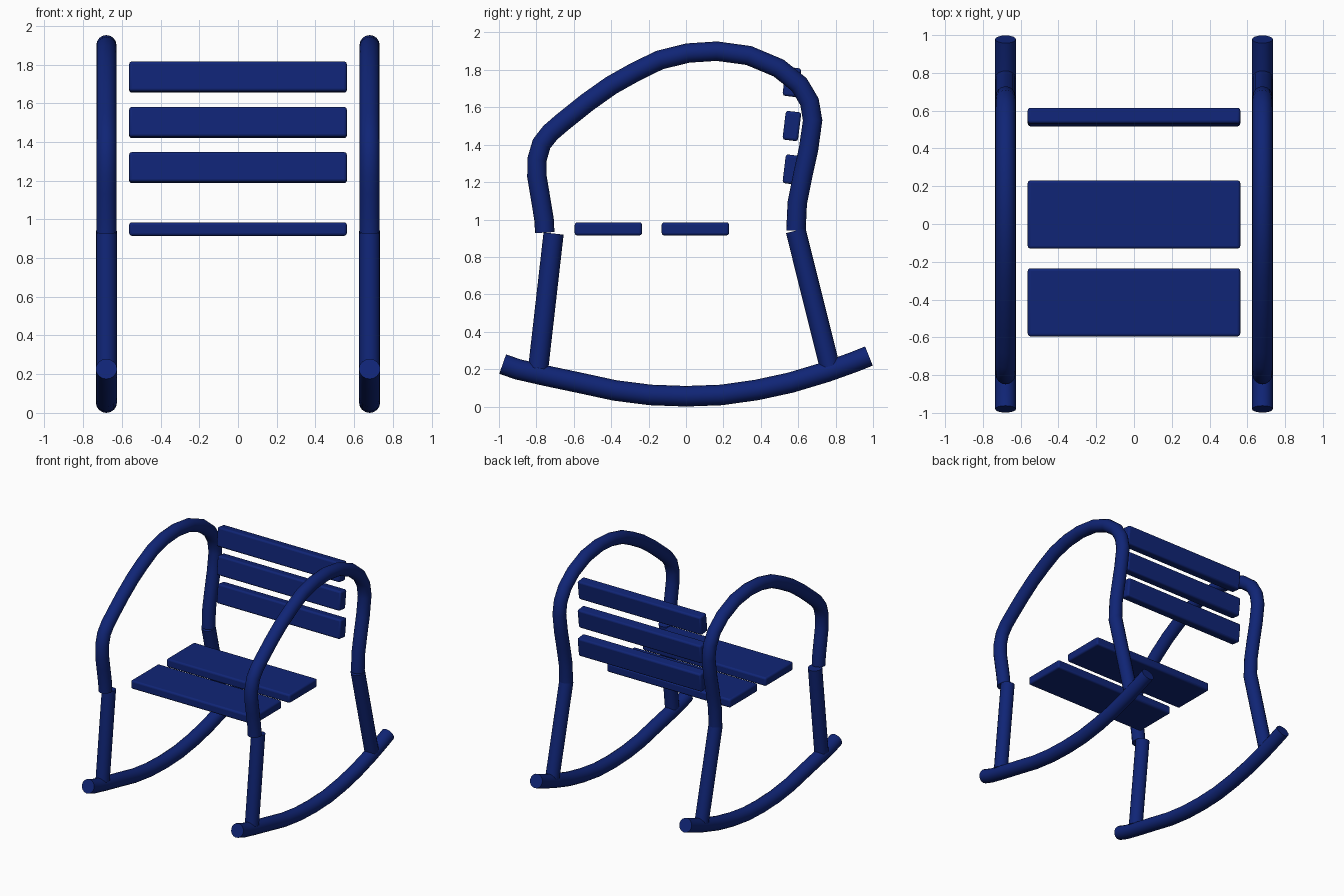
import bpy
import math

cube = bpy.data.objects.get("Cube")
if cube:
    bpy.data.objects.remove(cube, do_unlink=True)

# Single navy paint
navy = bpy.data.materials.new("navy_paint")
navy.use_nodes = True
colour = (0.005, 0.018, 0.18, 1.0)
navy.diffuse_color = colour
navy.node_tree.nodes["Principled BSDF"].inputs["Base Color"].default_value = colour


def finish(obj, angle):
    bpy.ops.object.select_all(action='DESELECT')
    obj.select_set(True)
    bpy.context.view_layer.objects.active = obj
    if obj.type == 'CURVE':
        bpy.ops.object.convert(target='MESH')
    obj = bpy.context.object
    obj.data.materials.clear()
    obj.data.materials.append(navy)
    bpy.ops.object.shade_smooth_by_angle(angle=math.radians(angle))


def tube(name, x, path, radius):
    """Capped round tube along (y, z) points in the plane at x."""
    curve = bpy.data.curves.new(name, 'CURVE')
    curve.dimensions = '3D'
    curve.bevel_depth = radius
    curve.bevel_resolution = 6
    curve.use_fill_caps = True
    spline = curve.splines.new('POLY')
    spline.points.add(len(path) - 1)
    for point, (y, z) in zip(spline.points, path):
        point.co = (x, y, z, 1)
    obj = bpy.data.objects.new(name, curve)
    bpy.context.collection.objects.link(obj)
    finish(obj, 40)


def slat(name, y, z, depth, height, tilt=0.0):
    """Board across the chair with softened edges."""
    bpy.ops.mesh.primitive_cube_add(size=1, location=(0, y, z))
    obj = bpy.context.object
    obj.name = name
    obj.scale = (1.125, depth, height)
    bpy.ops.object.transform_apply(location=False, rotation=False, scale=True)
    obj.rotation_euler.x = tilt
    bevel = obj.modifiers.new("soft_edges", 'BEVEL')
    bevel.width = 0.014
    bevel.segments = 3
    finish(obj, 35)


# Side frame paths as (y, z)
arch = [(-0.755, 0.93), (-0.759, 1.0), (-0.782, 1.14), (-0.797, 1.23),
        (-0.797, 1.32), (-0.772, 1.405), (-0.725, 1.465), (-0.655, 1.525),
        (-0.53, 1.625), (-0.40, 1.717), (-0.27, 1.79), (-0.14, 1.853),
        (0.01, 1.89), (0.165, 1.90), (0.335, 1.877), (0.495, 1.81),
        (0.605, 1.722), (0.66, 1.63), (0.677, 1.53), (0.655, 1.375),
        (0.625, 1.24), (0.595, 1.09), (0.588, 0.94)]
rocker = [(-0.98, 0.227), (-0.90, 0.199), (-0.75, 0.165), (-0.56, 0.125),
          (-0.38, 0.086), (-0.19, 0.062), (0.0, 0.055), (0.19, 0.062),
          (0.38, 0.089), (0.56, 0.128), (0.75, 0.185), (0.89, 0.235),
          (0.978, 0.27)]

for side, x in (("left", 0.68), ("right", -0.68)):
    tube(side + "_arm_arch", x, arch, 0.052)
    tube(side + "_rocker", x, rocker, 0.055)
    tube(side + "_front_leg", x, [(-0.708, 0.925), (-0.79, 0.205)], 0.054)
    tube(side + "_rear_leg", x, [(0.587, 0.94), (0.768, 0.215)], 0.054)

# Seat boards
slat("front_seat_slat", -0.415, 0.95, 0.36, 0.07)
slat("rear_seat_slat", 0.05, 0.95, 0.36, 0.07)

# Backrest boards, leaning slightly back
for name, z in (("lower", 1.267), ("middle", 1.50), ("upper", 1.735)):
    slat(name + "_back_slat", 0.566, z, 0.083, 0.155, -math.radians(7))
